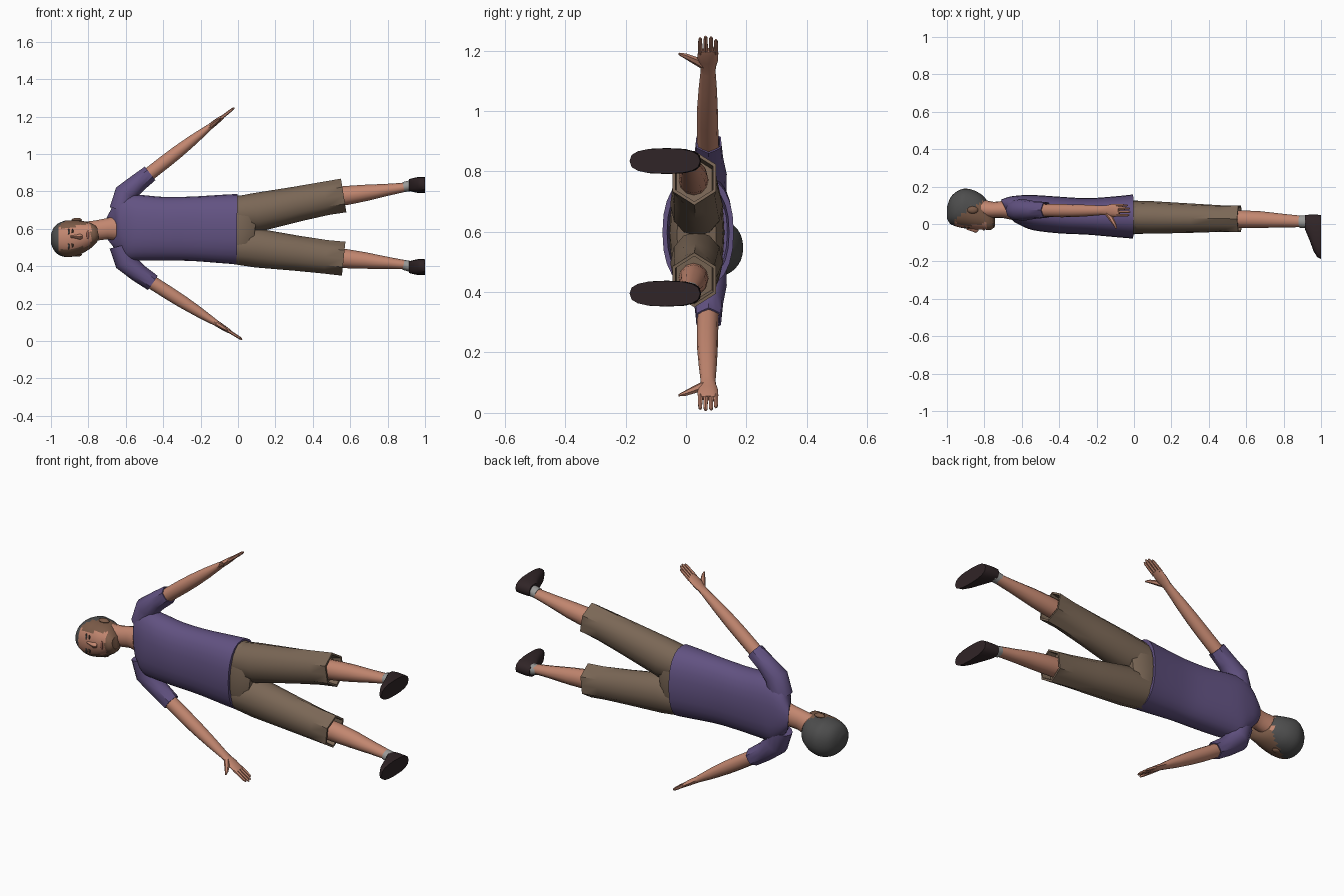
import bpy, bmesh, math
from mathutils import Vector
from mathutils.bvhtree import BVHTree

if "Cube" in bpy.data.objects:
    bpy.data.objects.remove(bpy.data.objects["Cube"])


def mat(name, r, g, b):
    m = bpy.data.materials.new(name)
    m.diffuse_color = (r, g, b, 1)
    m.use_nodes = True
    m.node_tree.nodes["Principled BSDF"].inputs["Base Color"].default_value = m.diffuse_color
    return m


SHIRT = mat("purple cloth", 0.122, 0.085, 0.223)
SHORTS = mat("khaki cloth", 0.195, 0.135, 0.092)
SKIN = mat("skin", 0.54, 0.24, 0.16)
STUBBLE = mat("stubble skin", 0.20, 0.105, 0.065)
HAIR = mat("dark grey hair", 0.075, 0.075, 0.075)
SHOE = mat("dark shoe", 0.03, 0.018, 0.02)
SOCK = mat("grey sock", 0.32, 0.32, 0.31)
DARK = mat("dark brown", 0.03, 0.018, 0.012)
LIP = mat("lip", 0.30, 0.11, 0.08)


def sec(x, z, ru, yf, yb, slant=0, hexa=0):
    """Cross-section given by its front and back y."""
    return (x, (yf + yb) / 2, z, ru, (yb - yf) / 2, slant, hexa)


def smooth(st, k=3):
    """Catmull-Rom refinement of a list of stations."""
    out = []
    for i in range(len(st) - 1):
        a, b, c, d = (st[max(0, min(len(st) - 1, i + j))] for j in (-1, 0, 1, 2))
        for s in range(k):
            t = s / k
            out.append(tuple(0.5 * (2 * q + (r - p) * t + (2 * p - 5 * q + 4 * r - w) * t * t
                                    + (3 * q - p - 3 * r + w) * t ** 3)
                             for p, q, r, w in zip(a, b, c, d)))
    return out + [st[-1]]


def finish(name, bm, mats, rule=None, angle=40):
    bmesh.ops.recalc_face_normals(bm, faces=bm.faces[:])
    if rule:
        for f in bm.faces:
            f.material_index = rule(f.calc_center_median())
    me = bpy.data.meshes.new(name)
    bm.to_mesh(me)
    bm.free()
    for m in mats:
        me.materials.append(m)
    me.shade_smooth()
    me.set_sharp_from_angle(angle=math.radians(angle))
    ob = bpy.data.objects.new(name, me)
    bpy.context.collection.objects.link(ob)
    return ob


def tube(name, stations, mats, n=12, p=2.0, lip=False, free=False, rule=None):
    """Loft of rings; lip gives the far end a hollow hem."""
    st = [tuple(s) + (0,) * (7 - len(s)) for s in stations]
    bm, rings = bmesh.new(), []
    Y = Vector((0, 1, 0))

    def ring(i, scale=1, shift=0):
        x, y, z, ru, ry, slant, hexa = st[i]
        T = Vector(st[min(i + 1, len(st) - 1)][:3]) - Vector(st[max(i - 1, 0)][:3])
        if not free:
            T.y = 0
        T.normalize()
        U = T.cross(Y).normalized()
        V = U.cross(T)
        vs = []
        for j in range(n):
            a = 2 * math.pi * j / n
            c, s = math.cos(a), math.sin(a)
            cc = math.copysign(abs(c) ** (2 / p), c)
            ss = math.copysign(abs(s) ** (2 / p), s)
            h = 1 + hexa * (0.866 / math.cos(a % (math.pi / 3) - math.pi / 6) - 1)
            co = Vector((x, y, z)) + (U * cc * ru + V * ss * ry) * scale * h
            vs.append(bm.verts.new(co + T * (shift - slant * s)))
        rings.append(vs)

    for i in range(len(st)):
        ring(i)
    if lip:
        ring(len(st) - 1, 0.87)
        ring(len(st) - 1, 0.82, -0.05)
    for r, q in zip(rings, rings[1:]):
        for j in range(n):
            k = (j + 1) % n
            bm.faces.new((r[j], r[k], q[k], q[j]))
    bm.faces.new(rings[0])
    bm.faces.new(rings[-1])
    return finish(name, bm, mats, rule)


def blob(name, loc, size, m):
    bm = bmesh.new()
    bmesh.ops.create_uvsphere(bm, u_segments=10, v_segments=6, radius=1)
    for v in bm.verts:
        v.co = Vector([v.co[i] * size[i] + loc[i] for i in range(3)])
    return finish(name, bm, [m])


# Shirt body, from the slanted collar down to the hem
tube("shirt_body", smooth([
    sec(-0.68, 0.60, 0.075, 0.028, 0.13, 0.03), sec(-0.655, 0.602, 0.125, 0.012, 0.145, 0.015),
    sec(-0.61, 0.606, 0.172, -0.005, 0.153), sec(-0.54, 0.606, 0.176, -0.033, 0.155),
    sec(-0.40, 0.60, 0.170, -0.05, 0.146), sec(-0.25, 0.60, 0.172, -0.057, 0.138),
    sec(-0.10, 0.599, 0.182, -0.07, 0.148), sec(-0.005, 0.598, 0.188, -0.078, 0.158)]),
    [SHIRT], n=24, p=2.3, lip=True)

# Arms: sleeve, bare arm and hand on each side
sleeves = {
    "left": [(-0.622, 0.70), (-0.60, 0.79), (-0.535, 0.845), (-0.47, 0.896), (-0.02, 1.247)],
    "right": [(-0.622, 0.51), (-0.60, 0.422), (-0.53, 0.362), (-0.455, 0.31), (0.022, 0.008)]}
for side, pts in sleeves.items():
    dims = [(0.066, 0.058, 0), (0.06, 0.06, 0), (0.05, 0.05, 0.3), (0.046, 0.047, 0.8)]
    tube(side + "_sleeve", [(x, 0.075, z, u, w, 0, h) for (x, z), (u, w, h) in zip(pts, dims)],
         [SHIRT], lip=True)
    tip = Vector((pts[4][0], 0, pts[4][1]))
    d = (tip - Vector((pts[3][0], 0, pts[3][1]))).normalized()

    def at(s, y, ru, ry):
        q = tip + d * s
        return (q.x, y, q.z, ru, ry)

    tube(side + "_arm", [at(-0.62, 0.073, 0.036, 0.036), at(-0.46, 0.071, 0.036, 0.035),
                         at(-0.38, 0.071, 0.034, 0.034), at(-0.28, 0.072, 0.028, 0.030),
                         at(-0.19, 0.073, 0.019, 0.025), at(-0.165, 0.073, 0.016, 0.026),
                         at(-0.13, 0.072, 0.015, 0.034), at(-0.09, 0.073, 0.012, 0.034),
                         at(-0.075, 0.074, 0.009, 0.031)], [SKIN], n=12)
    for i, (y, end) in enumerate([(0.047, 0.008), (0.065, 0.0), (0.083, 0.004), (0.099, 0.018)]):
        tube(f"{side}_finger_{i + 1}", [at(-0.09, y, 0.009, 0.009), at(-0.04 - end, y, 0.008, 0.008),
                                        at(-0.01 - end, y, 0.007, 0.007), at(-end, y, 0.003, 0.003)],
             [SKIN], n=6)
    tube(side + "_thumb", [at(-0.155, 0.06, 0.014, 0.016), at(-0.13, 0.03, 0.012, 0.014),
                           at(-0.105, -0.003, 0.009, 0.009), at(-0.094, -0.024, 0.004, 0.004)],
         [SKIN], n=6, free=True)

# Shorts: pelvis and two legs with six-sided hems
tube("shorts_pelvis", [sec(-0.10, 0.598, 0.165, -0.05, 0.128), sec(0.0, 0.597, 0.182, -0.055, 0.126),
                       sec(0.05, 0.595, 0.175, -0.052, 0.122), sec(0.09, 0.59, 0.12, -0.03, 0.10)],
     [SHORTS], n=20, p=2.4)
for side, hip, hem, ankle, foot in [("left", 0.688, 0.778, 0.823, 0.834),
                                    ("right", 0.497, 0.440, 0.407, 0.395)]:
    mid = (hip + hem) / 2
    tube(side + "_shorts_leg", [
        sec(-0.02, hip - (hem - hip) * 0.12, 0.093, -0.05, 0.124), sec(0.10, hip, 0.104, -0.052, 0.122),
        sec(0.32, mid, 0.094, -0.05, 0.112, 0, 0.3), sec(0.47, mid + (hem - mid) * 0.66, 0.09, -0.048, 0.106, 0, 0.6),
        sec(0.565, hem, 0.091, -0.055, 0.11, 0, 1)], [SHORTS], lip=True)
    tube(side + "_lower_leg", [
        sec(0.48, hem - (ankle - hem) * 0.2, 0.052, -0.025, 0.075), sec(0.58, hem, 0.051, -0.022, 0.073),
        sec(0.68, hem + (ankle - hem) * 0.3, 0.044, -0.021, 0.068),
        sec(0.80, hem + (ankle - hem) * 0.68, 0.032, -0.018, 0.054),
        sec(0.90, ankle, 0.024, -0.017, 0.044)], [SKIN])
    tube(side + "_sock", [sec(0.885, ankle, 0.027, -0.02, 0.046), sec(0.94, foot, 0.030, -0.022, 0.046)],
         [SOCK])
    tube(side + "_shoe", [
        sec(0.913, foot, 0.031, -0.025, 0.048), sec(0.94, foot, 0.038, -0.09, 0.05),
        sec(0.96, foot, 0.042, -0.145, 0.05), sec(0.98, foot, 0.043, -0.178, 0.05),
        sec(0.999, foot, 0.042, -0.187, 0.047)], [SHOE], n=16, p=2.6)

# Neck, widening under the collar
tube("neck", [sec(-0.81, 0.58, 0.058, 0.03, 0.13), sec(-0.75, 0.592, 0.054, 0.032, 0.118),
              sec(-0.70, 0.60, 0.056, 0.032, 0.123), sec(-0.65, 0.602, 0.066, 0.022, 0.13)],
     [SKIN], n=16)


def axis_z(x):
    """Middle of the leaning head at height x."""
    return 0.546 + 0.034 * max(0, min(1, (x + 0.90) / 0.15))


def head_rule(c):
    if c.y > 0.035 + (c.x + 0.95) * 0.6 or c.x < -0.957:
        return 2
    return 1 if abs(c.z - axis_z(c.x)) > 0.06 or c.x > -0.785 else 0


# Head: skin in front, stubble on jaw and cheeks, hair on top and behind
head_dims = [(-0.748, 0.030, -0.018, 0.05), (-0.768, 0.052, -0.032, 0.085), (-0.80, 0.072, -0.03, 0.142),
             (-0.84, 0.087, -0.03, 0.172), (-0.88, 0.096, -0.026, 0.187), (-0.92, 0.098, -0.021, 0.187),
             (-0.96, 0.084, -0.010, 0.165), (-0.985, 0.06, 0.003, 0.135), (-1.0, 0.025, 0.03, 0.09)]
head = tube("head", smooth([sec(x, axis_z(x), w, f, b) for x, w, f, b in head_dims], 3),
            [SKIN, STUBBLE, HAIR], n=32, p=2.2, rule=head_rule)

# Face details placed on the head surface
bm = bmesh.new()
bm.from_mesh(head.data)
tree = BVHTree.FromBMesh(bm)
bm.free()


def on_face(x, dz):
    z = axis_z(x) + dz
    return tree.ray_cast(Vector((x, -1, z)), Vector((0, 1, 0)))[0]


for side, s in (("left", 1), ("right", -1)):
    blob(side + "_eye", on_face(-0.885, 0.036 * s), (0.006, 0.004, 0.013), DARK)
    blob(side + "_eyebrow", on_face(-0.905, 0.036 * s), (0.005, 0.005, 0.02), HAIR)
    blob(side + "_ear", (-0.862, 0.075, axis_z(-0.862) + 0.092 * s), (0.03, 0.02, 0.012), STUBBLE)
blob("mouth", on_face(-0.803, 0), (0.007, 0.005, 0.024), LIP)
nz = axis_z(-0.85)
tube("nose", [sec(-0.895, nz, 0.007, -0.03, 0.0), sec(-0.865, nz, 0.011, -0.04, 0.0),
              sec(-0.845, nz, 0.017, -0.048, 0.0), sec(-0.832, nz, 0.013, -0.038, 0.0)], [SKIN], n=8)
